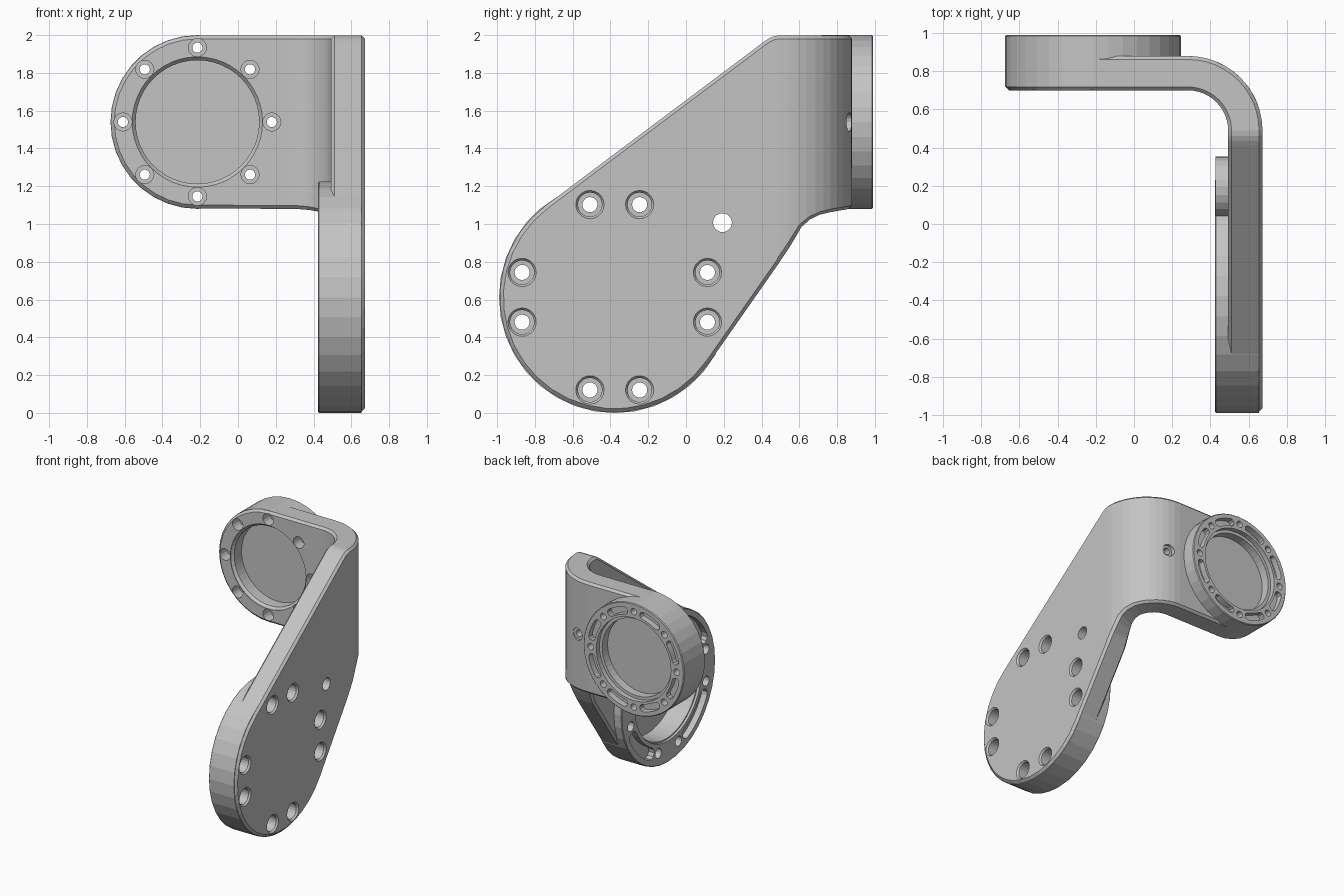
import bpy, bmesh, math
from math import sin, cos, radians, pi
from mathutils import Matrix, Vector

cube = bpy.data.objects.get("Cube")
if cube:
    bpy.data.objects.remove(cube)

mat = bpy.data.materials.new("matte grey")
mat.use_nodes = True
mat.diffuse_color = (0.55, 0.55, 0.55, 1)
mat.node_tree.nodes["Principled BSDF"].inputs["Base Color"].default_value = mat.diffuse_color

# Local frames: depth runs along local z, starting at each boss's mounting face
LOW = Matrix(((0, 0, 1, 0.424), (1, 0, 0, -0.377), (0, 1, 0, 0.612), (0, 0, 0, 1)))
UP = Matrix(((1, 0, 0, -0.215), (0, 0, -1, 0.99), (0, 1, 0, 1.54), (0, 0, 0, 1)))
LOW_R, UP_R = 0.613, 0.46


def to_object(bm, name):
    bmesh.ops.recalc_face_normals(bm, faces=bm.faces)
    mesh = bpy.data.meshes.new(name)
    bm.to_mesh(mesh)
    bm.free()
    ob = bpy.data.objects.new(name, mesh)
    bpy.context.collection.objects.link(ob)
    mesh.materials.append(mat)
    return ob


def loft(bm, loops):
    """Skin a list of closed point loops and cap both ends."""
    rings = [[bm.verts.new(p) for p in loop] for loop in loops]
    n = len(rings[0])
    for a, b in zip(rings, rings[1:]):
        for i in range(n):
            j = (i + 1) % n
            bm.faces.new((a[i], a[j], b[j], b[i]))
    bm.faces.new(rings[0])
    bm.faces.new(rings[-1])


def lathe(bm, frame, profile, n=36, at=(0, 0)):
    """Stepped round solid from (radius, depth) pairs."""
    loft(bm, [[frame @ Vector((at[0] + r * cos(2 * pi * i / n),
                               at[1] + r * sin(2 * pi * i / n), d))
               for i in range(n)] for r, d in profile])


def arc(cx, cy, r, a0, a1, n):
    return [(cx + r * cos(radians(a0 + (a1 - a0) * i / n)),
             cy + r * sin(radians(a0 + (a1 - a0) * i / n))) for i in range(n + 1)]


def slot(bm, frame, r, mid, half, w, depth):
    """Curved slot with round ends."""
    p = arc(0, 0, r + w, mid - half, mid + half, 6)
    for a, turn in ((mid + half, 0), (mid - half, 180)):
        ex, ey = r * cos(radians(a)), r * sin(radians(a))
        p += arc(ex, ey, w, a + turn, a + turn + 180, 5)[1:-1]
        if turn == 0:
            p += arc(0, 0, r - w, mid + half, mid - half, 6)
    loft(bm, [[frame @ Vector((x, y, d)) for x, y in p] for d in (-0.05, depth)])


# Bent sheet: flat outline first, chamfered, then folded
THICK, BEND_R, BX, BY = 0.18, 0.39, 0.283, 0.49
BEND = 0.3 * pi / 2
outline = arc(-0.377 - BY, 0.612, 0.608, 126.5, 325, 20)
outline += [(0, 0.79), (0.05, 0.883), (0.1, 0.985), (0.14, 1.025), (0.19, 1.05),
            (0.25, 1.063), (0.34, 1.074), (0.44, 1.08)]
outline += arc(BEND + BX + 0.215, 1.54, 0.458, 270, 450, 18)
outline += [(0, 1.998), (-0.03, 1.992), (-0.055, 1.98), (-0.08, 1.963)]

bm = bmesh.new()
loft(bm, [[(s, t, z) for s, z in outline] for t in (0, THICK)])
bmesh.ops.recalc_face_normals(bm, faces=bm.faces)
rim = [e for e in bm.edges if abs(e.verts[0].co.y - e.verts[1].co.y) < 1e-5]
bmesh.ops.bevel(bm, geom=rim, offset=0.018, segments=1, affect='EDGES')
STEPS = 12
for i in range(STEPS + 1):
    bmesh.ops.bisect_plane(bm, geom=bm.verts[:] + bm.edges[:] + bm.faces[:], dist=1e-5,
                           plane_co=(BEND * i / STEPS, 0, 0), plane_no=(1, 0, 0))
for v in bm.verts:
    s, t, z = v.co
    r = BEND_R - t
    a = min(max(s / BEND, 0), 1) * pi / 2
    v.co = (BX + r * cos(a) - max(s - BEND, 0), BY + r * sin(a) + min(s, 0), z)
bracket = to_object(bm, "bracket")

adders, cutters = [], []


def part(name, store, build):
    b = bmesh.new()
    build(b)
    store.append(to_object(b, name))


# Round bosses and the small lug
part("lower_boss", adders, lambda b: lathe(
    b, LOW, [(LOW_R - 0.006, 0), (LOW_R, 0.006), (LOW_R, 0.231)]))
part("lug", adders, lambda b: lathe(b, LOW, [(0.16, 0.002), (0.16, 0.12)], 24, (0.57, 0.395)))
part("upper_boss", adders, lambda b: lathe(
    b, UP, [(UP_R - 0.006, 0), (UP_R, 0.006), (UP_R, 0.272)]))


# Recesses
def recesses(b):
    lathe(b, LOW, [(0.435, -0.05), (0.435, 0.02), (0.425, 0.02), (0.425, 0.19)], 48)
    lathe(b, UP, [(0.34, -0.05), (0.34, 0.04), (0.315, 0.04), (0.315, 0.11)], 48)
    lathe(b, UP, [(0.345, 0.35), (0.345, 0.285), (0.327, 0.265), (0.327, 0.17)], 48)


# Counterbored screw holes
def holes(b):
    for k in range(4):
        for off in (-15, 15):
            a = radians(90 * k + off)
            lathe(b, LOW, [(0.04, -0.05), (0.04, 0.13), (0.064, 0.13), (0.064, 0.235),
                           (0.088, 0.265)], 20, (0.508 * cos(a), 0.508 * sin(a)))
    for k in range(8):
        a = radians(45 * k)
        lathe(b, UP, [(0.027, -0.05), (0.027, 0.2), (0.048, 0.2), (0.048, 0.35)],
              16, (0.394 * cos(a), 0.394 * sin(a)))
    lathe(b, LOW, [(0.05, -0.05), (0.05, 0.35)], 20, (0.57, 0.395))
    lathe(b, UP, [(0.05, 0.05), (0.05, 0.145), (0.028, 0.145), (0.028, 0.2)], 16, (0.6, 0))


# Curved slots in the mounting faces
def slots(b):
    for k in range(4):
        slot(b, LOW, 0.515, 45 + 90 * k, 18, 0.048, 0.05)
    for k in range(8):
        slot(b, UP, 0.39, 22.5 + 45 * k, 10, 0.03, 0.05)


part("recess_cutter", cutters, recesses)
part("hole_cutter", cutters, holes)
part("slot_cutter", cutters, slots)

# Combine everything into one solid
for ob in adders + cutters:
    mod = bracket.modifiers.new(ob.name, 'BOOLEAN')
    mod.operation = 'UNION' if ob in adders else 'DIFFERENCE'
    mod.solver = 'EXACT'
    mod.object = ob
    ob.hide_render = True
bpy.context.view_layer.update()
result = bpy.data.meshes.new_from_object(
    bracket.evaluated_get(bpy.context.evaluated_depsgraph_get()))
bracket.modifiers.clear()
bracket.data = result
for ob in adders + cutters:
    bpy.data.objects.remove(ob)
